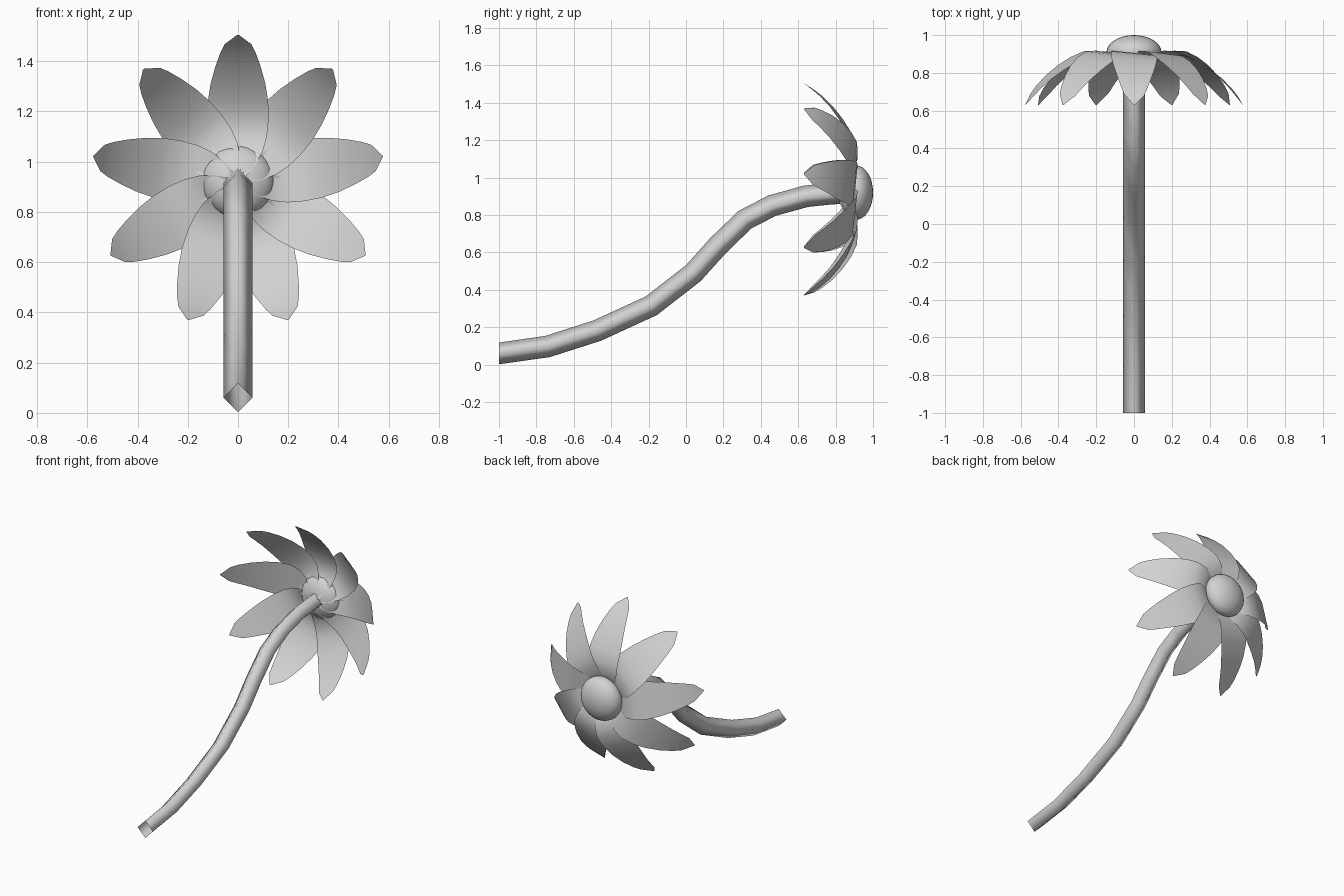
import bpy, bmesh, math
from mathutils import Vector, Matrix

if "Cube" in bpy.data.objects:
    bpy.data.objects.remove(bpy.data.objects["Cube"])

grey = bpy.data.materials.new("plain_grey")
grey.diffuse_color = (0.65, 0.65, 0.65, 1)
grey.use_nodes = True
grey.node_tree.nodes["Principled BSDF"].inputs["Base Color"].default_value = grey.diffuse_color
CENTRE = Vector((0, 0, 0.92))


def finish(name, bm):
    mesh = bpy.data.meshes.new(name)
    bm.to_mesh(mesh)
    bm.free()
    mesh.materials.append(grey)
    for p in mesh.polygons:
        p.use_smooth = True
    ob = bpy.data.objects.new(name, mesh)
    bpy.context.collection.objects.link(ob)
    return ob


def bridge(bm, rows, closed=False):
    for a, b in zip(rows, rows[1:]):
        n = len(a)
        for i in range(n if closed else n - 1):
            j = (i + 1) % n
            bm.faces.new((a[i], a[j], b[j], b[i]))


# Stem: four-sided open tube swept along a curved path
path = [(-1, 0.06), (-0.74, 0.097), (-0.475, 0.182), (-0.185, 0.315),
        (0.04, 0.49), (0.17, 0.635), (0.315, 0.775), (0.46, 0.85),
        (0.64, 0.9), (0.78, 0.915), (0.88, 0.918)]
pts = [Vector((0, y, z)) for y, z in path]
bm = bmesh.new()
rows = []
for i, p in enumerate(pts):
    t = (pts[min(i + 1, len(pts) - 1)] - pts[max(i - 1, 0)]).normalized()
    if i == 0:
        t = Vector((0, 1, 0))
    up = Vector((0, -t.z, t.y))
    side = Vector((1, 0, 0))
    rows.append([bm.verts.new(p + 0.058 * (side * math.cos(a) + up * math.sin(a)))
                 for a in (k * math.pi / 2 for k in range(4))])
bridge(bm, rows, True)
bmesh.ops.recalc_face_normals(bm, faces=bm.faces)
finish("stem", bm)

# Petals: radius, depth, half width; swept back and slightly tilted to overlap
stations = [(0.02, 0.815, 0.03), (0.07, 0.85, 0.07), (0.12, 0.885, 0.098),
            (0.18, 0.906, 0.115), (0.25, 0.902, 0.122), (0.32, 0.872, 0.12),
            (0.39, 0.83, 0.109), (0.46, 0.777, 0.09), (0.515, 0.723, 0.07),
            (0.548, 0.683, 0.053), (0.585, 0.63, 0.003)]
for k in range(9):
    bm = bmesh.new()
    rows = []
    for r, y, w in stations:
        rows.append([bm.verts.new((w * u, y - 0.1 * w * u, r))
                     for u in (-1, -0.5, 0, 0.5, 1)])
    bridge(bm, rows)
    bm.transform(Matrix.Translation(CENTRE) @ Matrix.Rotation(k * math.tau / 9, 4, 'Y'))
    finish(f"petal_{k + 1}", bm)

# Flower centre: flattened ball
bm = bmesh.new()
bmesh.ops.create_uvsphere(bm, u_segments=32, v_segments=16, radius=1)
bm.transform(Matrix.Translation((0, 0.91, 0.92))
             @ Matrix.Diagonal((0.145, 0.09, 0.145, 1)))
finish("flower_centre", bm)
